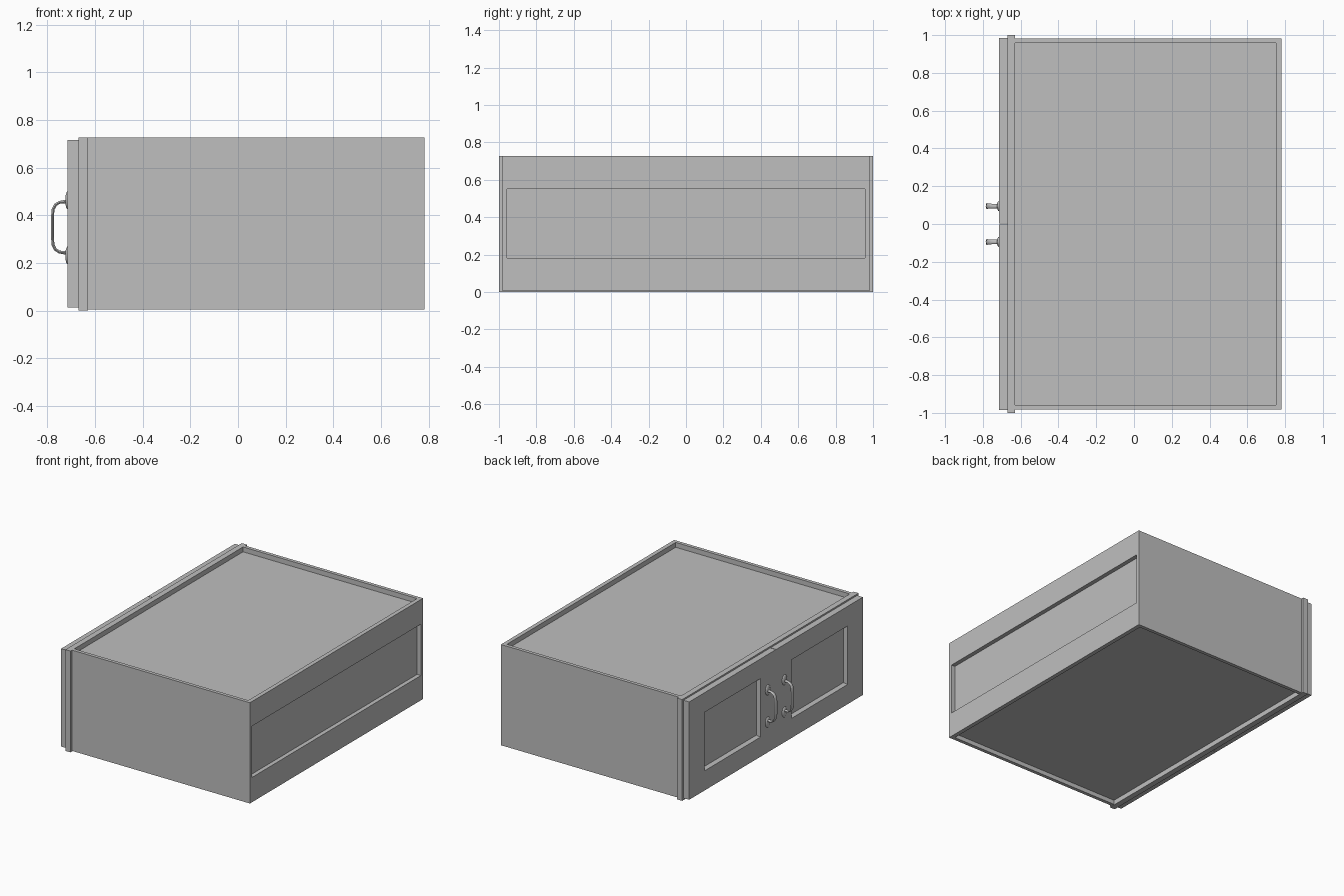
import bpy, bmesh, math
from mathutils import Vector

cube = bpy.data.objects.get("Cube")
if cube:
    bpy.data.objects.remove(cube, do_unlink=True)

grey = bpy.data.materials.new("plain grey")
grey.use_nodes = True
grey.diffuse_color = (0.52, 0.52, 0.52, 1)
grey.node_tree.nodes["Principled BSDF"].inputs["Base Color"].default_value = (0.52, 0.52, 0.52, 1)


def finish(name, bm):
    bmesh.ops.recalc_face_normals(bm, faces=bm.faces)
    mesh = bpy.data.meshes.new(name)
    bm.to_mesh(mesh)
    bm.free()
    mesh.materials.append(grey)
    obj = bpy.data.objects.new(name, mesh)
    bpy.context.collection.objects.link(obj)
    return obj


def box_mesh(x, y, z):
    bm = bmesh.new()
    bmesh.ops.create_cube(bm, size=1)
    for v in bm.verts:
        v.co = Vector([r[0] if c < 0 else r[1] for c, r in zip(v.co, (x, y, z))])
    return bm


def box(name, x, y, z):
    return finish(name, box_mesh(x, y, z))


def smooth(obj):
    bpy.ops.object.select_all(action='DESELECT')
    obj.select_set(True)
    bpy.context.view_layer.objects.active = obj
    bpy.ops.object.shade_smooth_by_angle(angle=math.radians(40))


TOP = 0.727
FRAME, CARCASS, BACK = -0.67, -0.63, 0.782   # x of frame front, carcass front, back
INNER, OUTER = 0.957, 0.982                  # side panel faces
PANEL_BACK = 0.752

# Carcass: recessed top, bottom and back panels between the sides
box("top_panel", (CARCASS, PANEL_BACK), (-INNER, INNER), (TOP - 0.06, TOP - 0.035))
box("bottom_panel", (CARCASS, PANEL_BACK), (-INNER, INNER), (0.035, 0.06))
box("back_panel", (PANEL_BACK - 0.02, PANEL_BACK), (-INNER, INNER), (0.06, TOP - 0.06))
box("back_rail_lower", (PANEL_BACK, BACK), (-INNER, INNER), (0.004, 0.182))
box("back_rail_upper", (PANEL_BACK, BACK), (-INNER, INNER), (0.55, TOP))

# Face frame rails
box("frame_rail_lower", (FRAME, CARCASS), (-0.9, 0.9), (0, 0.1))
box("frame_rail_upper", (FRAME, CARCASS), (-0.9, 0.9), (TOP - 0.1, TOP))


def door(name, s):
    """Slab door with a sunken centre panel on its front face."""
    y = sorted((s * 0.002, s * 0.985))
    bm = box_mesh((-0.715, FRAME), y, (0.014, 0.716))
    bm.faces.ensure_lookup_table()
    front = min(bm.faces, key=lambda f: f.calc_center_median().x)
    bmesh.ops.inset_region(bm, faces=[front], thickness=0.155)
    # Wide stiles, then a sloped moulding down to the panel
    mid = sum(y) / 2
    for v in front.verts:
        v.co.y = mid + math.copysign(0.317, v.co.y - mid)
        v.co.z = 0.365 + math.copysign(0.21, v.co.z - 0.365)
    bmesh.ops.inset_region(bm, faces=[front], thickness=0.018, depth=-0.024)
    for v in front.verts:
        v.co.x = -0.691
    return finish(name, bm)


def pull(name, y):
    """Bowed strap handle lofted from elliptical sections."""
    # x, z offset from the middle, half thickness, half width
    half = [(-0.712, 0.107, 0.009, 0.013), (-0.730, 0.107, 0.007, 0.012),
            (-0.750, 0.104, 0.006, 0.012), (-0.766, 0.094, 0.006, 0.013),
            (-0.776, 0.075, 0.006, 0.015), (-0.779, 0.040, 0.006, 0.017)]
    path = half + [(x, -z, t, w) for x, z, t, w in reversed(half)]
    bm = bmesh.new()
    rings, n = [], 12
    for i, (x, z, t, w) in enumerate(path):
        a, b = path[max(i - 1, 0)], path[min(i + 1, len(path) - 1)]
        tangent = Vector((b[0] - a[0], 0, b[1] - a[1])).normalized()
        out = tangent.cross(Vector((0, 1, 0)))
        centre = Vector((x, y, 0.35 + z))
        rings.append([bm.verts.new(centre + out * t * math.cos(k * math.tau / n)
                                   + Vector((0, w * math.sin(k * math.tau / n), 0)))
                      for k in range(n)])
    for r0, r1 in zip(rings, rings[1:]):
        for k in range(n):
            bm.faces.new((r0[k], r0[(k + 1) % n], r1[(k + 1) % n], r1[k]))
    bm.faces.new(rings[0])
    bm.faces.new(rings[-1])
    smooth(finish(name, bm))


def rosette(name, y, z):
    """Flattened leaf-shaped foot against the door."""
    bm = bmesh.new()
    bmesh.ops.create_uvsphere(bm, u_segments=16, v_segments=10, radius=1)
    for v in bm.verts:
        v.co = Vector((-0.714 + v.co.x * 0.011, y + v.co.y * 0.028, z + v.co.z * 0.038))
    smooth(finish(name, bm))


# Mirrored sides, stiles, doors and handles
for side, s in (("left", 1), ("right", -1)):
    box(f"side_panel_{side}", (CARCASS, BACK), sorted((s * INNER, s * OUTER)), (0.004, TOP))
    box(f"frame_stile_{side}", (FRAME, CARCASS), sorted((s * 0.9, s * 1.0)), (0, TOP))
    door(f"door_{side}", s)
    pull(f"handle_{side}", s * 0.095)
    rosette(f"handle_foot_upper_{side}", s * 0.095, 0.463)
    rosette(f"handle_foot_lower_{side}", s * 0.095, 0.232)
